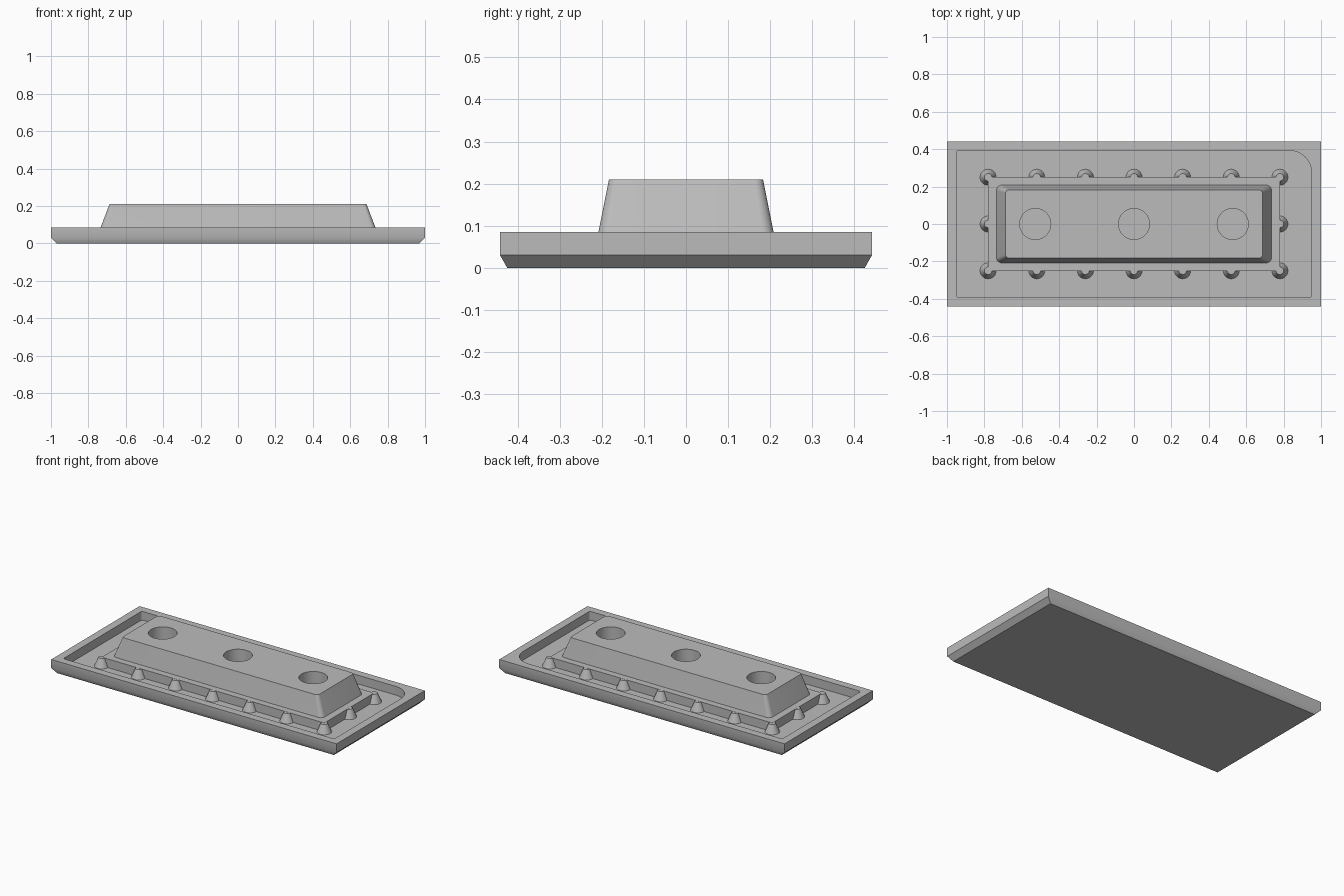
import bpy, bmesh, math

if "Cube" in bpy.data.objects:
    bpy.data.objects.remove(bpy.data.objects["Cube"], do_unlink=True)

COLOR = (0.5, 0.5, 0.5, 1.0)
grey = bpy.data.materials.new("plain grey")
grey.use_nodes = True
grey.diffuse_color = COLOR
grey.node_tree.nodes["Principled BSDF"].inputs["Base Color"].default_value = COLOR


def rect(hx, hy, radii, steps=8):
    """Rectangle outline; radii run from the +x+y corner counter-clockwise."""
    pts = []
    for i, (sx, sy) in enumerate([(1, 1), (-1, 1), (-1, -1), (1, -1)]):
        r = radii[i]
        if r == 0:
            pts.append((sx * hx, sy * hy))
            continue
        for k in range(steps + 1):
            a = math.pi / 2 * (i + k / steps)
            pts.append((sx * (hx - r) + r * math.cos(a), sy * (hy - r) + r * math.sin(a)))
    return pts


def circle(r, x=0, y=0, n=32):
    return [(x + r * math.cos(2 * math.pi * k / n), y + r * math.sin(2 * math.pi * k / n))
            for k in range(n)]


def loft(name, levels):
    """Closed solid through outlines stacked as (z, points)."""
    bm = bmesh.new()
    rings = [[bm.verts.new((x, y, z)) for x, y in pts] for z, pts in levels]
    n = len(rings[0])
    bm.faces.new(rings[0][::-1])
    bm.faces.new(rings[-1])
    for a, b in zip(rings, rings[1:]):
        for i in range(n):
            j = (i + 1) % n
            bm.faces.new((a[i], a[j], b[j], b[i]))
    mesh = bpy.data.meshes.new(name)
    bm.to_mesh(mesh)
    bm.free()
    mesh.materials.append(grey)
    obj = bpy.data.objects.new(name, mesh)
    bpy.context.collection.objects.link(obj)
    return obj


def select_only(obj):
    bpy.ops.object.select_all(action="DESELECT")
    obj.select_set(True)
    bpy.context.view_layer.objects.active = obj


def cut(obj, cutter):
    mod = obj.modifiers.new("cut", "BOOLEAN")
    mod.operation = "DIFFERENCE"
    mod.solver = "EXACT"
    mod.object = cutter
    select_only(obj)
    bpy.ops.object.modifier_apply(modifier=mod.name)
    bpy.data.objects.remove(cutter, do_unlink=True)


def smooth(obj):
    select_only(obj)
    bpy.ops.object.shade_smooth_by_angle(angle=math.radians(30))


RIM, FLOOR, TOP = 0.085, 0.03, 0.21
SHARP = (0, 0, 0, 0)

# Tray with chamfered underside and a pocket with one large rounded corner
tray = loft("tray", [(0, rect(0.97, 0.425, SHARP)),
                     (0.03, rect(1, 0.442, SHARP)),
                     (RIM, rect(1, 0.442, SHARP))])
pocket = rect(0.95, 0.393, (0.12, 0.012, 0.012, 0.012))
cut(tray, loft("pocket_cutter", [(FLOOR, pocket), (0.2, pocket)]))
smooth(tray)

# Plinth in the pocket
plinth = rect(0.78, 0.25, SHARP)
loft("plinth", [(FLOOR, plinth), (RIM, plinth)])

# Tapered block with three round holes
block = loft("tapered_block", [(RIM, rect(0.735, 0.208, [0.028] * 4)),
                               (TOP, rect(0.687, 0.183, [0.02] * 4))])
for x in (-0.528, 0, 0.528):
    hole = circle(0.083, x, 0, 48)
    cut(block, loft("hole_cutter", [(0.05, hole), (0.3, hole)]))
smooth(block)

# Conical pegs around the plinth edge
spots = [(0.26 * i, y) for i in range(-3, 4) for y in (-0.25, 0.25)]
spots += [(-0.78, 0), (0.78, 0)]
for x, y in spots:
    smooth(loft("peg", [(FLOOR, circle(0.043, x, y)), (RIM - 0.0005, circle(0.02, x, y))]))
